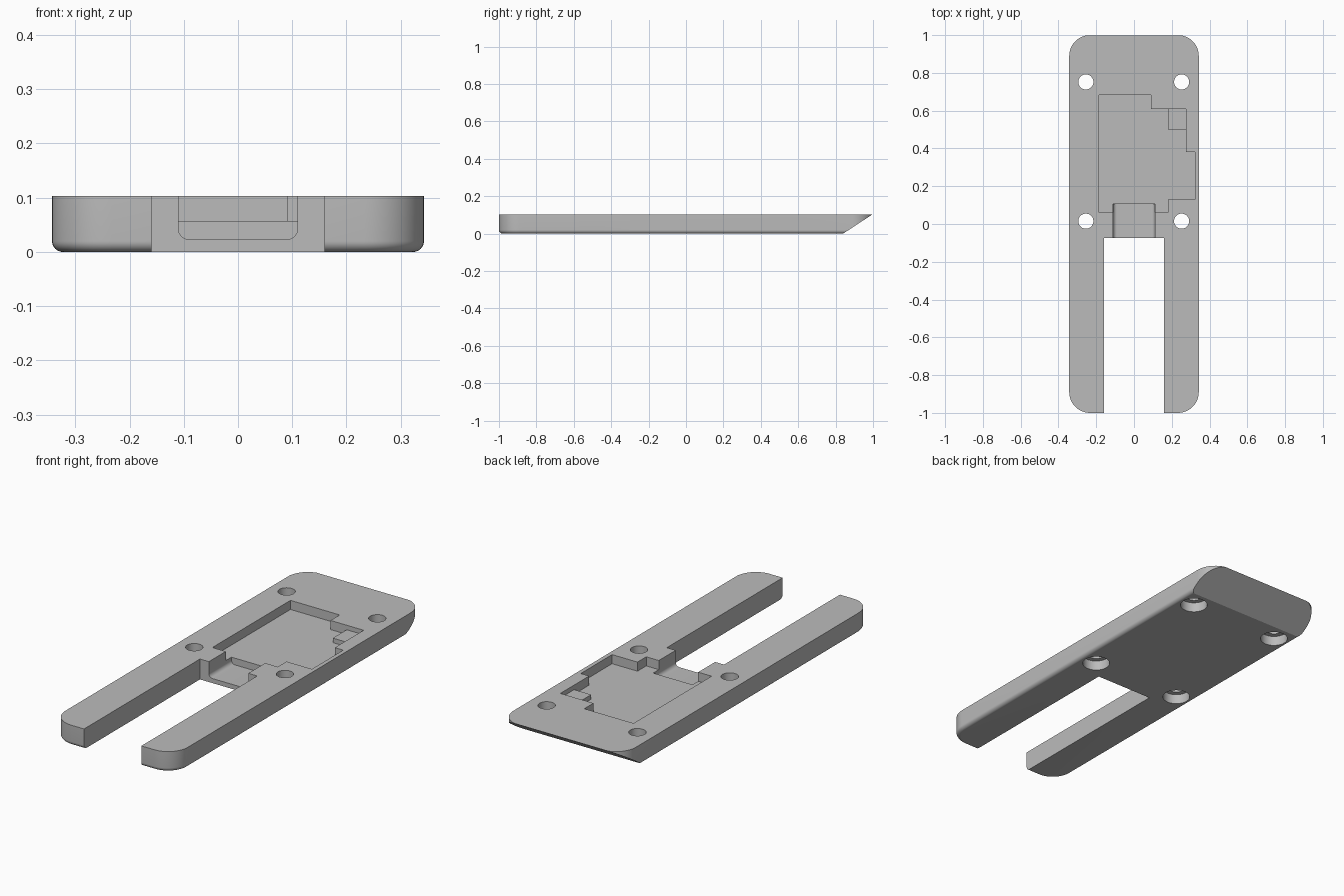
import bpy, bmesh, math
from mathutils import Vector

if "Cube" in bpy.data.objects:
    bpy.data.objects.remove(bpy.data.objects["Cube"])

HX, HY, H = 0.343, 1.0, 0.103   # half width, half length, thickness
R, F = 0.11, 0.02               # corner radius, lower edge fillet


def rounded_rect(hx, hy, r, seg=12):
    pts = []
    for k, (sx, sy) in enumerate([(1, 1), (-1, 1), (-1, -1), (1, -1)]):
        for i in range(seg + 1):
            a = math.pi / 2 * (k + i / seg)
            pts.append((sx * (hx - r) + r * math.cos(a), sy * (hy - r) + r * math.sin(a)))
    return pts


def loft(name, rings):
    """Closed solid through rings of equal point count."""
    bm = bmesh.new()
    loops = [[bm.verts.new(p) for p in ring] for ring in rings]
    n = len(loops[0])
    for a, b in zip(loops, loops[1:]):
        for i in range(n):
            j = (i + 1) % n
            bm.faces.new((a[i], a[j], b[j], b[i]))
    bm.faces.new(loops[0][::-1])
    bm.faces.new(loops[-1])
    bmesh.ops.recalc_face_normals(bm, faces=bm.faces)
    me = bpy.data.meshes.new(name)
    bm.to_mesh(me)
    bm.free()
    ob = bpy.data.objects.new(name, me)
    bpy.context.collection.objects.link(ob)
    return ob


def prism(name, pts, z0, z1):
    return loft(name, [[(x, y, z) for x, y in pts] for z in (z0, z1)])


def box(name, x0, x1, y0, y1, z0, z1):
    return prism(name, [(x0, y0), (x1, y0), (x1, y1), (x0, y1)], z0, z1)


def cylinder(name, x, y, r, z0, z1, n=40):
    return prism(name, [(x + r * math.cos(2 * math.pi * i / n),
                         y + r * math.sin(2 * math.pi * i / n)) for i in range(n)], z0, z1)


# Plate with rounded corners and filleted lower rim
levels = []
for i in range(9):
    a = math.pi / 2 * i / 8
    levels.append((F * (1 - math.sin(a)), F * (1 - math.cos(a))))
levels.append((0, H))
plate = loft("forked_plate", [[(x, y, z) for x, y in rounded_rect(HX - d, HY - d, R - d)]
                              for d, z in levels])

# Sloped underside at the rear end
bm = bmesh.new()
bm.from_mesh(plate.data)
cut = bmesh.ops.bisect_plane(bm, geom=bm.verts[:] + bm.edges[:] + bm.faces[:], dist=1e-6,
                             plane_co=(0, 0.84, 0), plane_no=Vector((0, H, -0.157)),
                             clear_outer=True)
bmesh.ops.contextual_create(bm, geom=[e for e in cut["geom_cut"]
                                      if isinstance(e, bmesh.types.BMEdge)])
bmesh.ops.recalc_face_normals(bm, faces=bm.faces)
bm.to_mesh(plate.data)
bm.free()

cutters = []
# Gap between the two prongs
cutters.append(box("prong_gap", -0.16, 0.16, -1.2, -0.075, -0.1, 0.3))
# Stepped pocket and its shallower corner ledge
pocket = [(-0.185, 0.06), (0.18, 0.06), (0.18, 0.13), (0.322, 0.13), (0.322, 0.38),
          (0.275, 0.38), (0.275, 0.50), (0.18, 0.50), (0.18, 0.61), (0.09, 0.61),
          (0.09, 0.683), (-0.185, 0.683)]
cutters.append(prism("pocket", pocket, 0.057, 0.3))
cutters.append(box("pocket_ledge", 0.15, 0.275, 0.47, 0.61, 0.08, 0.3))
# Connector channel with rounded lower corners
prof = [(0.11, 0.3), (-0.11, 0.3)]
for sx, start in ((-1, math.pi), (1, 1.5 * math.pi)):
    for i in range(9):
        a = start + math.pi / 2 * i / 8
        prof.append((sx * 0.09 + 0.02 * math.cos(a), 0.043 + 0.02 * math.sin(a)))
cutters.append(loft("channel", [[(x, y, z) for x, z in prof] for y in (-0.2, 0.105)]))
# Screw holes with counterbores underneath
for x in (-0.255, 0.252):
    for y in (0.015, 0.752):
        cutters.append(cylinder("screw_hole", x, y, 0.04, -0.1, 0.3))
        cutters.append(cylinder("counterbore", x, y, 0.065, -0.1, 0.05))

bpy.context.view_layer.objects.active = plate
plate.select_set(True)
for c in cutters:
    m = plate.modifiers.new(c.name, "BOOLEAN")
    m.operation, m.solver, m.object = "DIFFERENCE", "EXACT", c
    bpy.ops.object.modifier_apply(modifier=m.name)
    bpy.data.objects.remove(c)

grey = bpy.data.materials.new("plain_grey")
grey.diffuse_color = (0.5, 0.5, 0.5, 1)
grey.use_nodes = True
grey.node_tree.nodes["Principled BSDF"].inputs["Base Color"].default_value = grey.diffuse_color
plate.data.materials.clear()
plate.data.materials.append(grey)
for p in plate.data.polygons:
    p.material_index = 0
bpy.ops.object.shade_smooth_by_angle(angle=math.radians(30))
